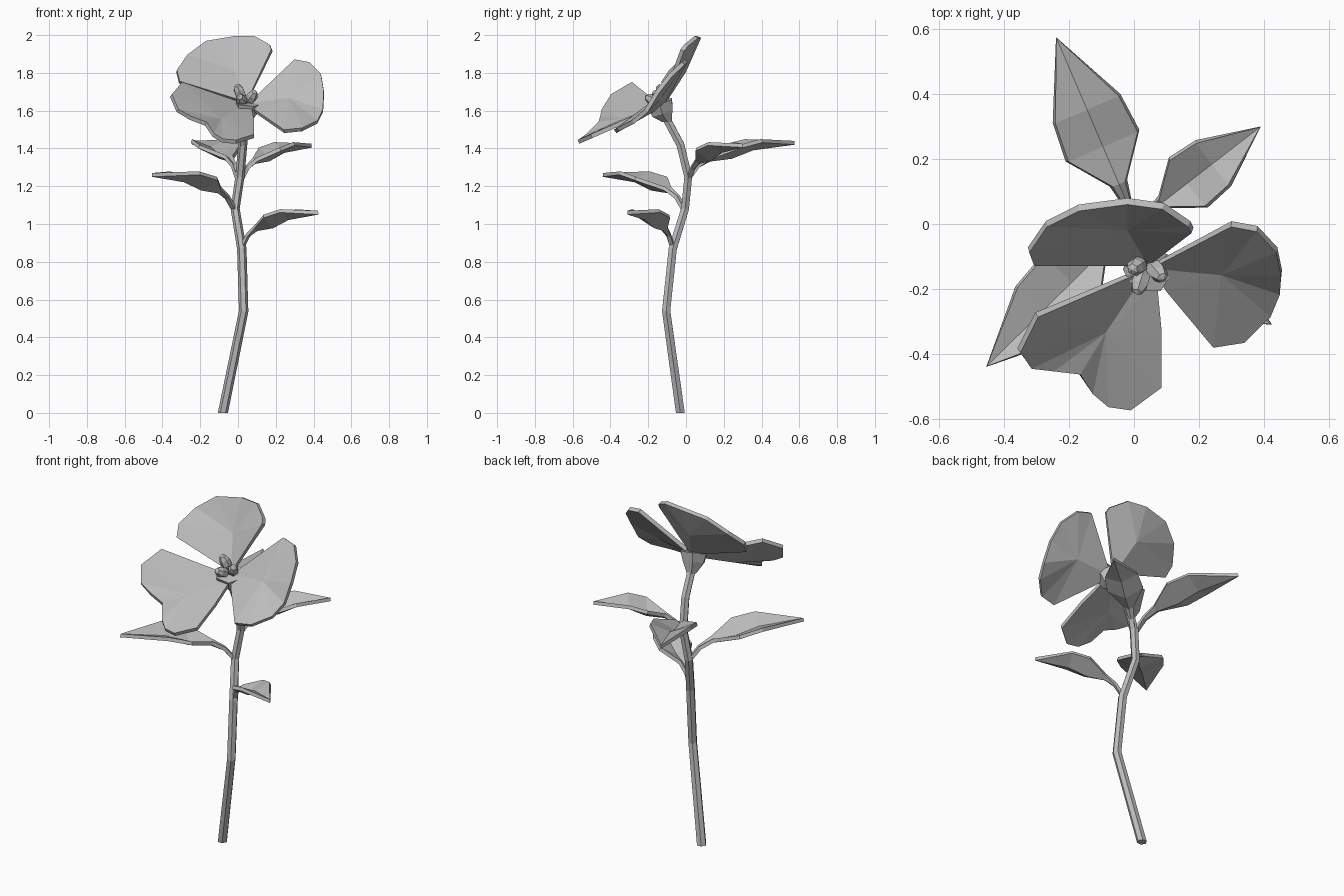
import bpy
import bmesh
from math import cos, sin, pi
from mathutils import Vector, Matrix

if "Cube" in bpy.data.objects:
    bpy.data.objects.remove(bpy.data.objects["Cube"], do_unlink=True)

# One plain grey for the whole plant
grey = bpy.data.materials.new("plain_grey")
grey.use_nodes = True
grey_value = (0.5, 0.5, 0.5, 1)
grey.diffuse_color = grey_value
grey.node_tree.nodes["Principled BSDF"].inputs["Base Color"].default_value = grey_value


def finish(name, bm, thickness=0.0):
    """Turn a bmesh into a flat-shaded object, optionally given thickness."""
    mesh = bpy.data.meshes.new(name)
    bmesh.ops.recalc_face_normals(bm, faces=bm.faces)
    bm.to_mesh(mesh)
    bm.free()
    mesh.materials.append(grey)
    obj = bpy.data.objects.new(name, mesh)
    bpy.context.collection.objects.link(obj)
    if thickness:
        solid = obj.modifiers.new("thickness", "SOLIDIFY")
        solid.thickness = thickness
        solid.offset = 0
    return obj


def tube(name, path, radii, sides=6):
    """Sweep a polygon along a path, with a radius at each point."""
    bm = bmesh.new()
    path = [Vector(p) for p in path]
    rings = []
    for i, point in enumerate(path):
        along = path[min(i + 1, len(path) - 1)] - path[max(i - 1, 0)]
        if i == 0:
            along = Vector((0, 0, 1))
        side = Vector((0, 1, 0)).cross(along).normalized()
        other = along.normalized().cross(side)
        rings.append([bm.verts.new(point + radii[i] * (
            cos(2 * pi * k / sides) * side + sin(2 * pi * k / sides) * other))
            for k in range(sides)])
    for low, high in zip(rings, rings[1:]):
        for k in range(sides):
            n = (k + 1) % sides
            bm.faces.new((low[k], low[n], high[n], high[k]))
    bm.faces.new(rings[0][::-1])
    bm.faces.new(rings[-1])
    return finish(name, bm)


def petal(name, middle, outline):
    """Cupped petal: a fan from a sunken middle point to the rim."""
    bm = bmesh.new()
    centre = bm.verts.new(middle)
    rim = [bm.verts.new(p) for p in outline]
    for a, b in zip(rim, rim[1:] + rim[:1]):
        bm.faces.new((centre, a, b))
    return finish(name, bm, thickness=0.022)


# Leaf stations: distance along, half width, edge height, midrib height
LEAF = [(0, .013, 0, 0), (.05, .013, .065, .06), (.12, .025, .11, .095),
        (.245, .12, .165, .11), (.37, .11, .195, .155)]


def leaf(name, base, tip):
    """Folded leaf from a stem point to its tip, scaled along its length."""
    base, tip = Vector(base), Vector(tip)
    run = tip - base
    rise = run.z
    run.z = 0
    scale = run.length / 0.61
    forward = run.normalized()
    across = Vector((-forward.y, forward.x, 0))
    lift = rise / 0.185
    up = Vector((0, 0, lift))
    bm = bmesh.new()
    rows = []
    for dist, half, edge, rib in LEAF:
        spine = base + forward * dist * scale
        offset = across * half * scale
        rows.append([bm.verts.new(spine + offset + up * edge),
                     bm.verts.new(spine + up * rib),
                     bm.verts.new(spine - offset + up * edge)])
    for near, far in zip(rows, rows[1:]):
        for k in (0, 1):
            bm.faces.new((near[k], near[k + 1], far[k + 1], far[k]))
    end = bm.verts.new(tip)
    for k in (0, 1):
        bm.faces.new((rows[-1][k], rows[-1][k + 1], end))
    return finish(name, bm, thickness=0.02)


# Stem with gentle kinks
stem_path = [(-.08, -.03, 0), (.03, -.105, .54), (.02, -.07, .87),
             (-.015, -.005, 1.08), (.01, .012, 1.25), (.025, -.03, 1.42),
             (.035, -.11, 1.57)]
tube("stem", stem_path, [.027, .025, .025, .024, .024, .024, .024])

# Calyx flaring under the petals
tube("calyx", [(.033, -.1, 1.54), (.038, -.125, 1.59), (.045, -.14, 1.645)],
     [.03, .065, .08], sides=6)

# Leaves
leaf("back_right_leaf", (-.0, .015, 1.245), (-.24, .575, 1.43))
leaf("back_left_leaf", (.015, .01, 1.235), (.39, .3, 1.415))
leaf("front_right_leaf", (-.02, -.01, 1.08), (-.455, -.44, 1.26))
leaf("front_left_leaf", (.02, -.07, .88), (.425, -.31, 1.06))

# Petals
petal("upper_petal", (-.02, -.01, 1.81), [
    (.045, -.12, 1.64), (-.31, -.12, 1.75), (-.325, -.08, 1.81),
    (-.27, 0, 1.89), (-.17, .05, 1.965), (-.02, .07, 1.99),
    (.09, .055, 1.99), (.17, 0, 1.945), (.18, -.02, 1.92)])
petal("left_petal", (.27, -.15, 1.66), [
    (.055, -.13, 1.63), (.3, 0, 1.865), (.38, -.015, 1.85),
    (.44, -.08, 1.79), (.455, -.15, 1.7), (.45, -.21, 1.6),
    (.42, -.28, 1.54), (.34, -.36, 1.5), (.245, -.375, 1.49),
    (.1, -.2, 1.59)])
petal("front_petal", (-.09, -.33, 1.55), [
    (.04, -.135, 1.625), (-.3, -.28, 1.745), (-.355, -.39, 1.68),
    (-.32, -.44, 1.6), (-.25, -.45, 1.56), (-.17, -.46, 1.53),
    (-.13, -.52, 1.47), (-.08, -.56, 1.44), (-.01, -.57, 1.435),
    (.085, -.5, 1.465), (.085, -.33, 1.54), (.07, -.17, 1.61)])

# Three plump stamens leaning outwards
heart = Vector((.04, -.11, 1.62))
for n, spot in enumerate([(.01, -.13, 1.695), (.02, -.175, 1.655), (.07, -.145, 1.67)]):
    spot = Vector(spot)
    turn = (spot - heart).to_track_quat("Z", "Y").to_matrix().to_4x4()
    bm = bmesh.new()
    bmesh.ops.create_uvsphere(
        bm, u_segments=6, v_segments=5, radius=1,
        matrix=Matrix.Translation(spot) @ turn @ Matrix.Diagonal((.03, .03, .05, 1)))
    finish(f"stamen_{n + 1}", bm)
